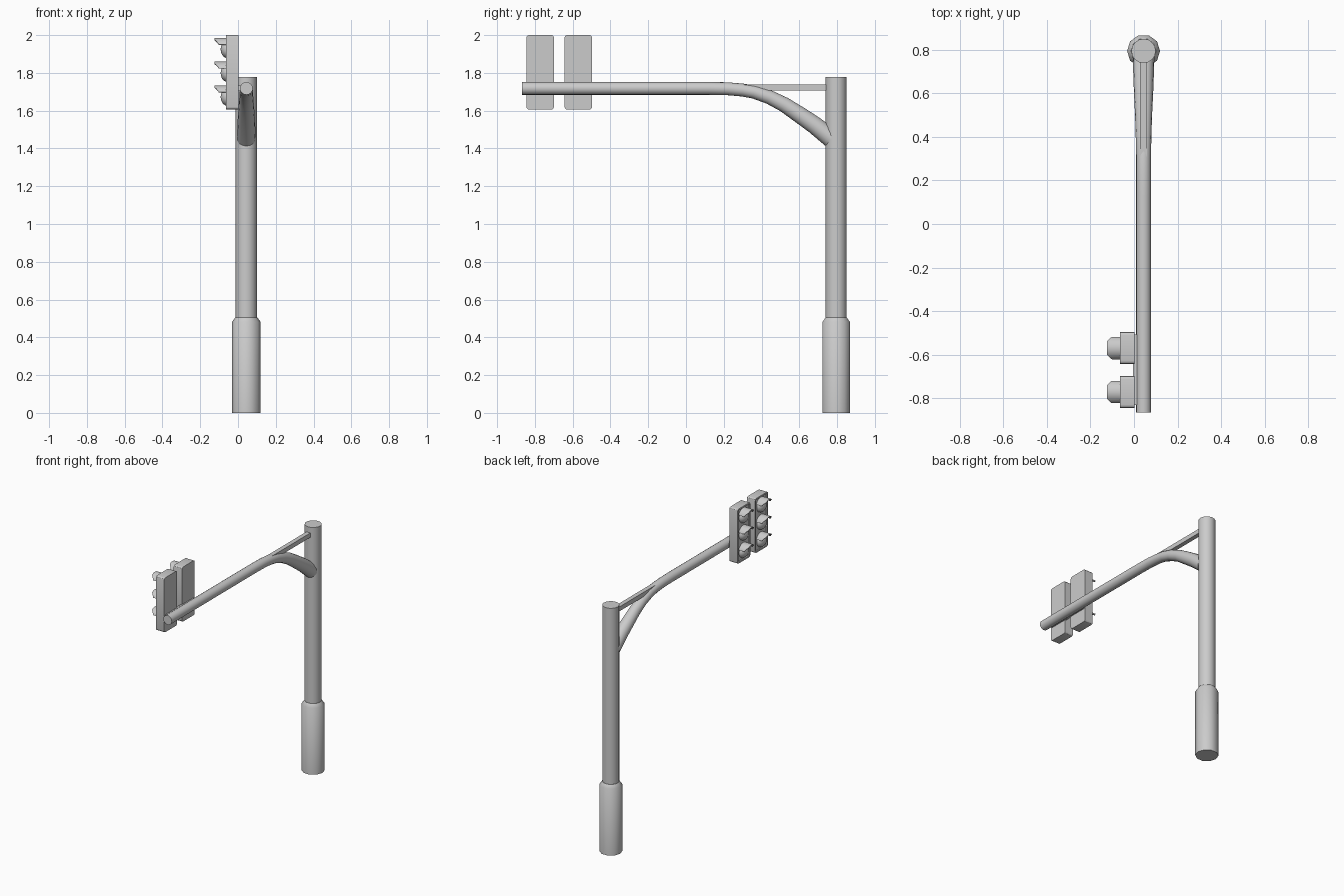
import bpy, bmesh, math
from mathutils import Vector

if "Cube" in bpy.data.objects:
    bpy.data.objects.remove(bpy.data.objects["Cube"])

PX, PY = 0.044, 0.795  # pole axis


def finish(name, bm, angle=40):
    bmesh.ops.recalc_face_normals(bm, faces=bm.faces)
    me = bpy.data.meshes.new(name)
    bm.to_mesh(me)
    bm.free()
    ob = bpy.data.objects.new(name, me)
    bpy.context.collection.objects.link(ob)
    bpy.ops.object.select_all(action='DESELECT')
    ob.select_set(True)
    bpy.context.view_layer.objects.active = ob
    bpy.ops.object.shade_smooth_by_angle(angle=math.radians(angle))
    return ob


def loft(name, rings, cap=True):
    """Skin closed rings of points, with end caps."""
    bm = bmesh.new()
    vs = [[bm.verts.new(p) for p in r] for r in rings]
    n = len(vs[0])
    for a, b in zip(vs, vs[1:]):
        for i in range(n):
            j = (i + 1) % n
            bm.faces.new((a[i], a[j], b[j], b[i]))
    if cap:
        bm.faces.new(vs[0])
        bm.faces.new(vs[-1])
    return finish(name, bm)


def circle(n, r, z):
    return [(PX + r * math.cos(i * math.tau / n), PY + r * math.sin(i * math.tau / n), z)
            for i in range(n)]


def box(name, lo, hi):
    bm = bmesh.new()
    bmesh.ops.create_cube(bm, size=1)
    for v in bm.verts:
        v.co = [(lo[k] + hi[k]) / 2 + v.co[k] * (hi[k] - lo[k]) for k in range(3)]
    return finish(name, bm, 30)


# Pole and its thicker base
loft("pole_base", [circle(10, 0.076, 0), circle(10, 0.076, 0.482), circle(10, 0.058, 0.506)])
loft("pole", [circle(16, 0.056, 0.49), circle(16, 0.056, 1.778)])

# Mast arm: straight tube that bends down and widens into the pole (y, z, radius)
path = [(-0.867, 1.718, 0.034), (0.12, 1.718, 0.034), (0.22, 1.716, 0.034), (0.30, 1.709, 0.034),
        (0.36, 1.699, 0.035), (0.44, 1.672, 0.037), (0.52, 1.632, 0.040), (0.60, 1.579, 0.044),
        (0.68, 1.524, 0.047), (0.77, 1.452, 0.050)]
rings = []
for i, (y, z, r) in enumerate(path):
    a, b = path[max(i - 1, 0)], path[min(i + 1, len(path) - 1)]
    t = Vector((0, b[0] - a[0], b[1] - a[1])).normalized()
    up = Vector((0, -t.z, t.y))
    rings.append([Vector((PX, y, z)) + Vector((1, 0, 0)) * r * math.cos(k * math.tau / 16)
                  + up * r * math.sin(k * math.tau / 16) for k in range(16)])
loft("mast_arm", rings)

# Straight strut and the plate holding the signals
box("arm_strut", (PX - 0.016, 0.31, 1.706), (PX + 0.016, 0.76, 1.738))
box("signal_bracket", (-0.005, -0.832, 1.703), (0.03, -0.508, 1.733))


def housing(name, yc):
    """Rounded box with a recessed front panel."""
    hy, z0, z1, r = 0.073, 1.606, 2.0, 0.014
    pts = []
    for cy, cz, s in ((hy - r, z1 - r, 0), (r - hy, z1 - r, 90), (r - hy, z0 + r, 180), (hy - r, z0 + r, 270)):
        for k in range(4):
            a = math.radians(s + 30 * k)
            pts.append((yc + cy + r * math.cos(a), cz + r * math.sin(a)))
    bm = bmesh.new()
    front = bm.faces.new([bm.verts.new((-0.064, y, z)) for y, z in pts])
    ext = bmesh.ops.extrude_face_region(bm, geom=[front], use_keep_orig=True)
    for v in ext['geom']:
        if isinstance(v, bmesh.types.BMVert):
            v.co.x = 0.002
    bmesh.ops.recalc_face_normals(bm, faces=bm.faces)
    face = min(bm.faces, key=lambda f: f.calc_center_median().x)
    bmesh.ops.inset_region(bm, faces=[face], thickness=0.011)
    bmesh.ops.inset_region(bm, faces=[face], thickness=0.002, depth=-0.006)
    finish(name, bm, 30)


def lens(name, yc, zc):
    """Dome bulging towards -x."""
    bm = bmesh.new()
    bmesh.ops.create_uvsphere(bm, u_segments=20, v_segments=10, radius=1)
    bmesh.ops.bisect_plane(bm, geom=bm.verts[:] + bm.edges[:] + bm.faces[:],
                           plane_co=(0, 0, 0), plane_no=(0, 0, 1), clear_inner=True)
    for v in bm.verts:
        x, y, z = v.co
        v.co = (-0.057 - 0.035 * z, yc + 0.047 * x, zc + 0.047 * y)
    finish(name, bm)


def visor(name, yc, zc):
    """Thin curved hood over a lens, cut back at its sides."""
    rings, n = [], 12
    for k in range(n + 1):
        a = math.radians(20 + 140 * k / n)
        c, s = math.cos(a), math.sin(a)
        tip = -0.124 + 0.022 * max(0, (abs(c) - 0.6) / 0.34)
        rings.append([(x, yc + r * c, zc + r * s)
                      for x, r in ((-0.057, 0.055), (tip, 0.055), (tip, 0.050), (-0.057, 0.050))])
    loft(name, rings)


# Two three-light signal heads
for n, yc in enumerate((-0.772, -0.570), 1):
    housing(f"signal_housing_{n}", yc)
    for k, lamp in enumerate(("top", "middle", "bottom")):
        zc = 1.931 - 0.126 * k
        lens(f"{lamp}_lens_{n}", yc, zc - 0.006)
        visor(f"{lamp}_visor_{n}", yc, zc)
